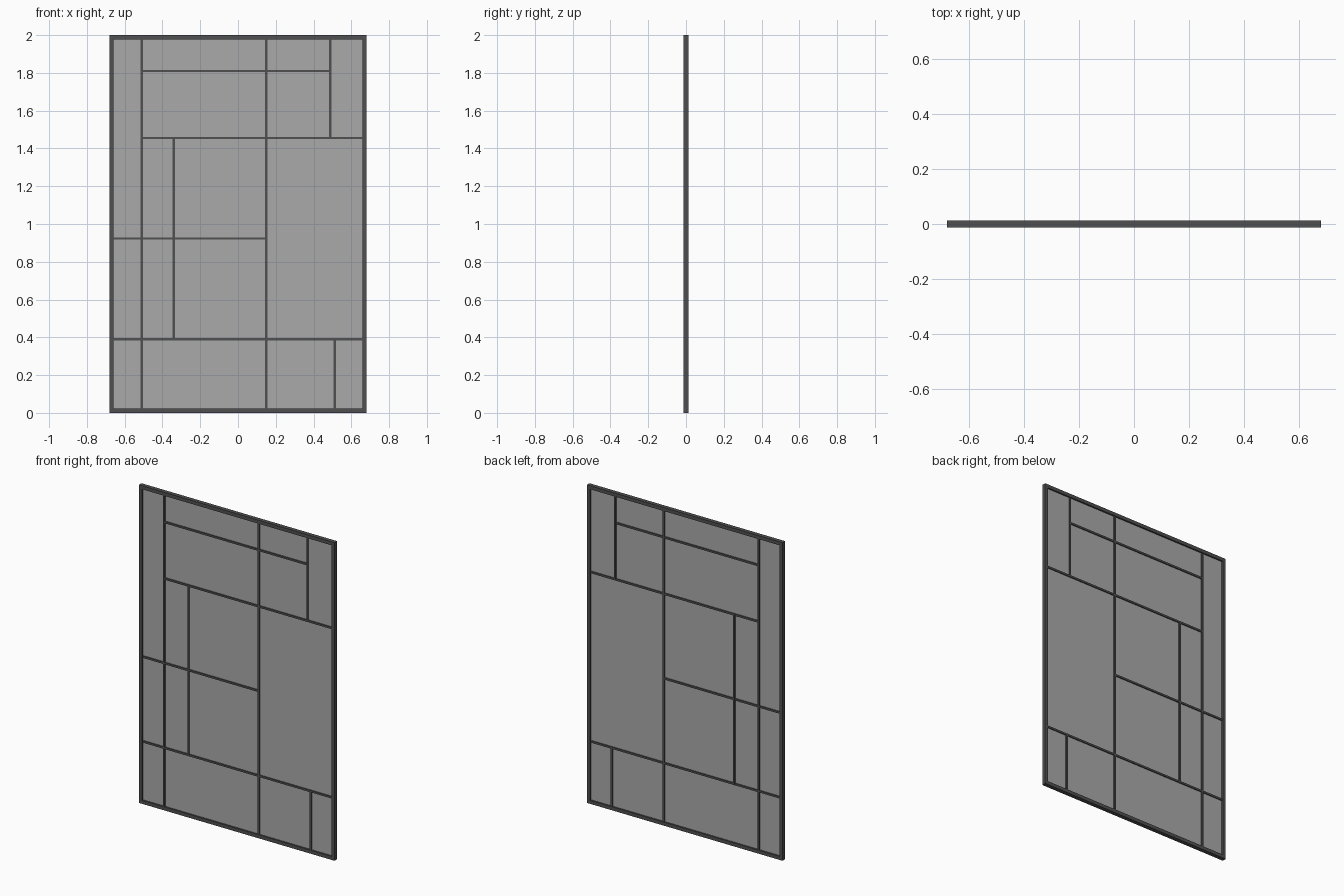
import bpy

if "Cube" in bpy.data.objects:
    bpy.data.objects.remove(bpy.data.objects["Cube"])

W, H = 0.68, 2.0      # half width, height
FW, FD = 0.022, 0.026  # frame face width, depth
BW, BD = 0.012, 0.020  # glazing bar width, depth


def material(name, rgba):
    m = bpy.data.materials.new(name)
    m.diffuse_color = rgba
    m.use_nodes = True
    m.node_tree.nodes["Principled BSDF"].inputs["Base Color"].default_value = m.diffuse_color
    return m


DARK = material("dark_metal", (0.08, 0.08, 0.08, 1))
GLASS = material("grey_glass", (0.4, 0.4, 0.4, 0.5))


def box(name, x0, x1, z0, z1, depth, mat):
    bpy.ops.mesh.primitive_cube_add(size=1, location=((x0 + x1) / 2, 0, (z0 + z1) / 2))
    o = bpy.context.object
    o.name = name
    o.scale = (x1 - x0, depth, z1 - z0)
    bpy.ops.object.transform_apply(location=False, rotation=False, scale=True)
    o.data.materials.append(mat)
    return o


# Outer frame
box("frame_left", -W, -W + FW, 0, H, FD, DARK)
box("frame_right", W - FW, W, 0, H, FD, DARK)
box("frame_bottom", -W + FW, W - FW, 0, FW, FD, DARK)
box("frame_top", -W + FW, W - FW, H - FW, H, FD, DARK)

# Vertical glazing bars: x, bottom, top
L, R, B, T = -W + FW, W - FW, FW, H - FW
for x, z0, z1 in [(-0.51, B, T), (0.15, B, T), (0.488, 1.455, T),
                  (-0.34, 0.39, 1.455), (0.512, B, 0.39)]:
    box("vertical_bar", x - BW / 2, x + BW / 2, z0, z1, BD, DARK)

# Horizontal glazing bars: z, left, right
for z, x0, x1 in [(1.81, -0.51, 0.488), (1.455, -0.51, R),
                  (0.923, L, 0.15), (0.39, L, R)]:
    box("horizontal_bar", x0, x1, z - BW / 2, z + BW / 2, BD - 0.001, DARK)

# Glass pane
box("glass_pane", L, R, B, T, 0.006, GLASS)
